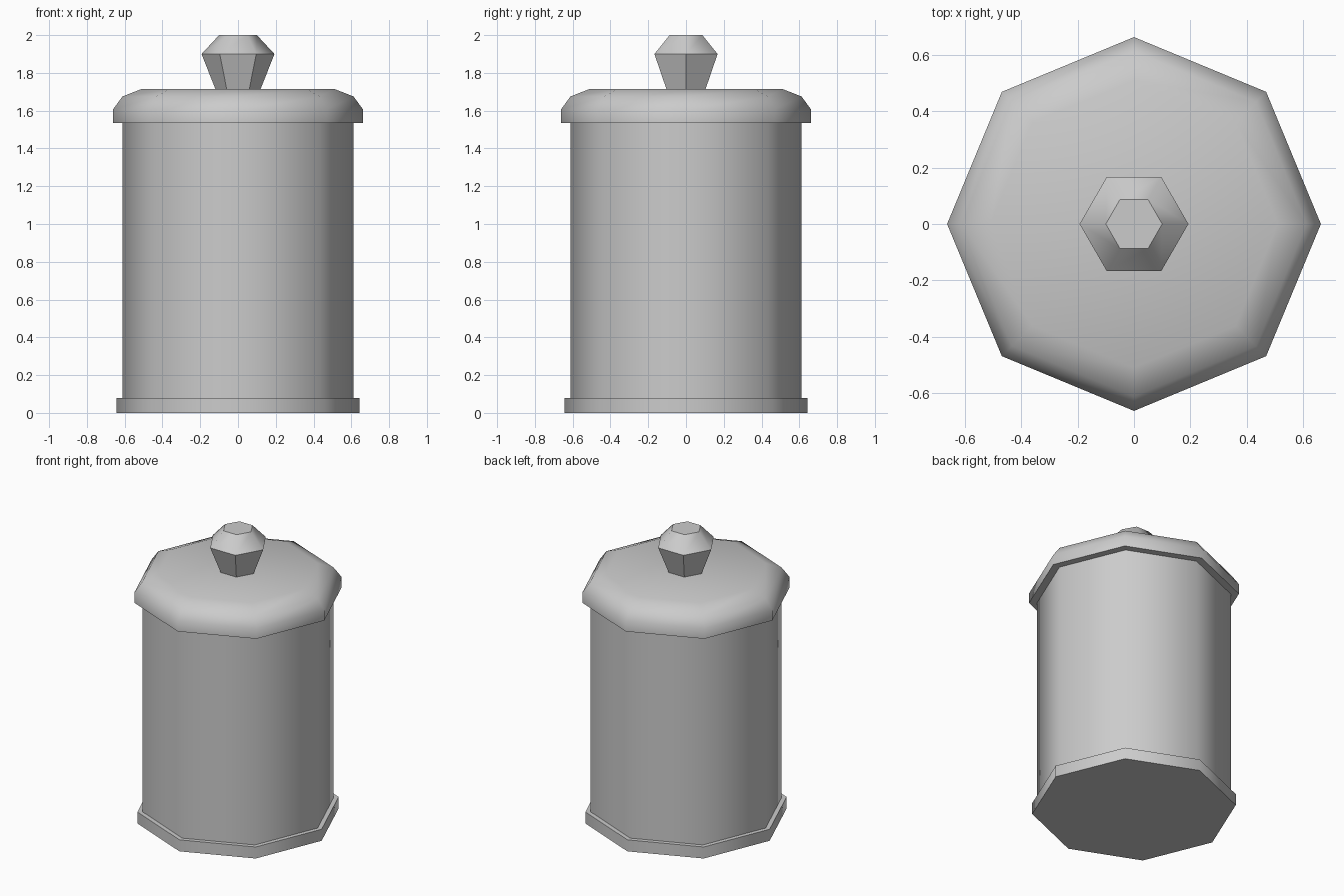
import bpy
import bmesh
from math import cos, sin, tau, radians

if "Cube" in bpy.data.objects:
    bpy.data.objects.remove(bpy.data.objects["Cube"], do_unlink=True)

grey = bpy.data.materials.new("plain grey")
grey.use_nodes = True
colour = (0.6, 0.6, 0.6, 1.0)
grey.diffuse_color = colour
grey.node_tree.nodes["Principled BSDF"].inputs["Base Color"].default_value = colour


def turned_part(name, sides, profile):
    """Stack polygon rings of (radius, height) into a capped solid."""
    bm = bmesh.new()
    rings = [[bm.verts.new((r * cos(tau * i / sides), r * sin(tau * i / sides), z))
              for i in range(sides)] for r, z in profile]
    for low, high in zip(rings, rings[1:]):
        for i in range(sides):
            j = (i + 1) % sides
            bm.faces.new((low[i], low[j], high[j], high[i]))
    bm.faces.new(rings[0][::-1])
    bm.faces.new(rings[-1])
    mesh = bpy.data.meshes.new(name)
    bm.to_mesh(mesh)
    bm.free()
    mesh.materials.append(grey)
    part = bpy.data.objects.new(name, mesh)
    bpy.context.collection.objects.link(part)
    # Smooth around the octagon, crisp at rims and knob corners
    bpy.ops.object.select_all(action="DESELECT")
    part.select_set(True)
    bpy.context.view_layer.objects.active = part
    bpy.ops.object.shade_smooth_by_angle(angle=radians(50))
    return part


# Foot rim, jar body, rounded lid and faceted knob
turned_part("base_rim", 8, [(0.643, 0), (0.643, 0.08)])
turned_part("jar_body", 8, [(0.612, 0.08), (0.612, 1.535)])
turned_part("lid", 8, [(0.663, 1.535), (0.663, 1.605), (0.612, 1.675), (0.51, 1.715)])
turned_part("lid_knob", 6, [(0.12, 1.715), (0.193, 1.9), (0.1, 2.0)])
